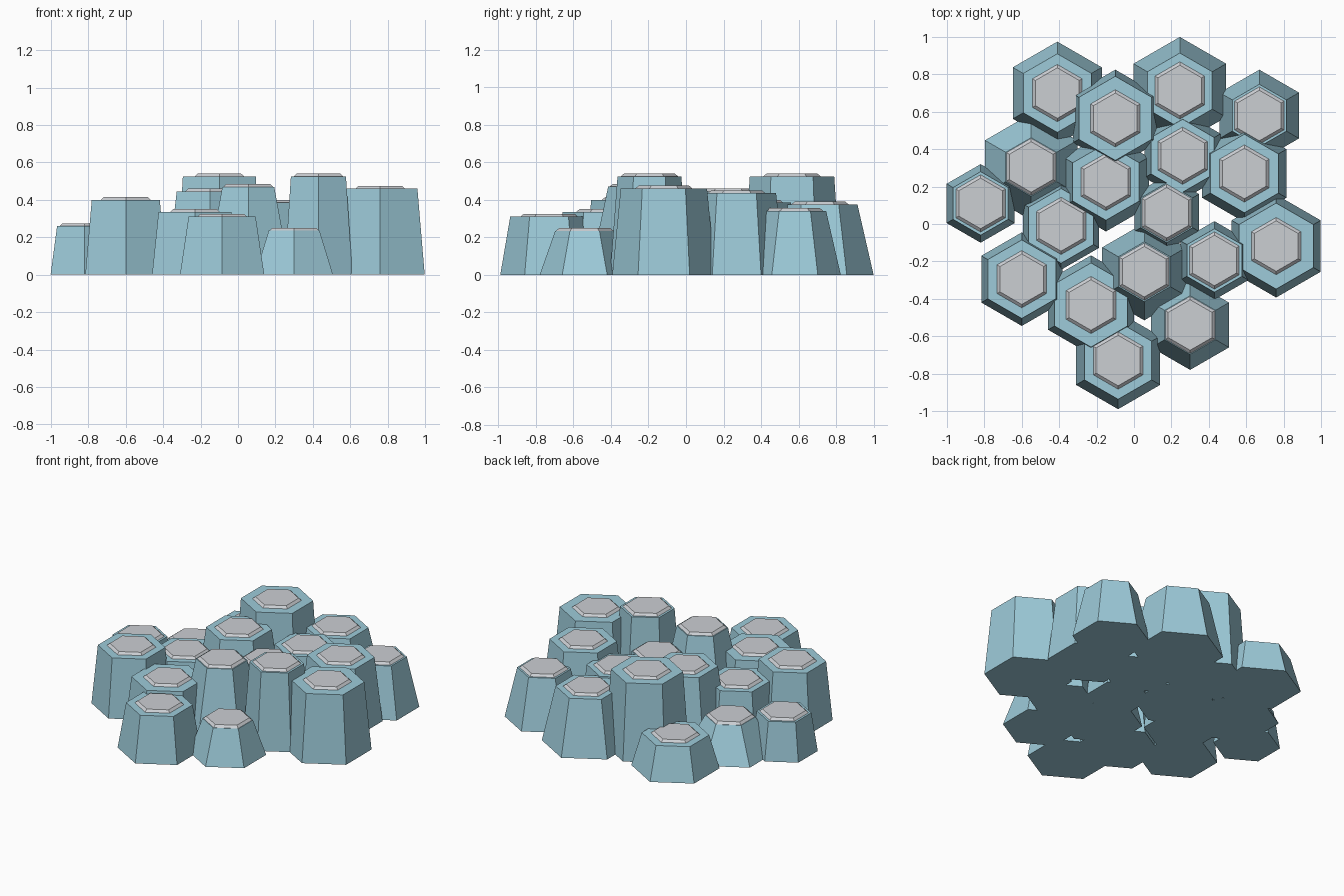
import bpy, bmesh
from math import sin, cos, pi

cube = bpy.data.objects.get("Cube")
if cube:
    bpy.data.objects.remove(cube, do_unlink=True)


def material(name, rgb):
    m = bpy.data.materials.new(name)
    m.use_nodes = True
    m.diffuse_color = (*rgb, 1)
    bsdf = next(n for n in m.node_tree.nodes if n.type == 'BSDF_PRINCIPLED')
    bsdf.inputs["Base Color"].default_value = (*rgb, 1)
    return m


STONE = material("pale blue stone", (0.34, 0.60, 0.70))
CAP = material("light grey cap", (0.60, 0.62, 0.65))


def hex_frustum(name, x, y, z, height, r_low, r_high, mat):
    """Six-sided tapered block with corners pointing along y."""
    bm = bmesh.new()
    low, high = ([bm.verts.new((r * sin(i * pi / 3), r * cos(i * pi / 3), h))
                  for i in range(6)] for r, h in ((r_low, 0), (r_high, height)))
    bm.faces.new(low)
    bm.faces.new(high)
    for i in range(6):
        j = (i + 1) % 6
        bm.faces.new((low[i], low[j], high[j], high[i]))
    bmesh.ops.recalc_face_normals(bm, faces=bm.faces)
    mesh = bpy.data.meshes.new(name)
    bm.to_mesh(mesh)
    bm.free()
    mesh.materials.append(mat)
    ob = bpy.data.objects.new(name, mesh)
    ob.location = (x, y, z)
    bpy.context.collection.objects.link(ob)


# Columns: x, y, height, base radius, top radius
columns = [
    (-.41, .70, .225, .275, .21),
    (-.10, .565, .525, .26, .225),
    (.245, .714, .375, .286, .20),
    (.67, .58, .34, .245, .167),
    (.59, .27, .435, .26, .21),
    (.26, .365, .385, .235, .195),
    (-.15, .225, .445, .265, .205),
    (-.55, .305, .235, .285, .157),
    (-.82, .11, .26, .21, .17),
    (-.39, -.01, .32, .235, .20),
    (.175, .06, .385, .20, .16),
    (.76, -.118, .46, .275, .23),
    (.43, -.195, .525, .21, .17),
    (.055, -.255, .47, .26, .16),
    (-.6, -.295, .40, .25, .21),
    (-.23, -.433, .335, .265, .225),
    (.30, -.54, .235, .24, .157),
    (-.085, -.73, .31, .26, .207),
]

for n, (x, y, h, base, top) in enumerate(columns, 1):
    hex_frustum(f"stone_column_{n}", x, y, 0, h, base, top, STONE)
    # Chamfered cap resting on the column
    hex_frustum(f"column_cap_{n}", x, y, h, .015, .153, .135, CAP)
